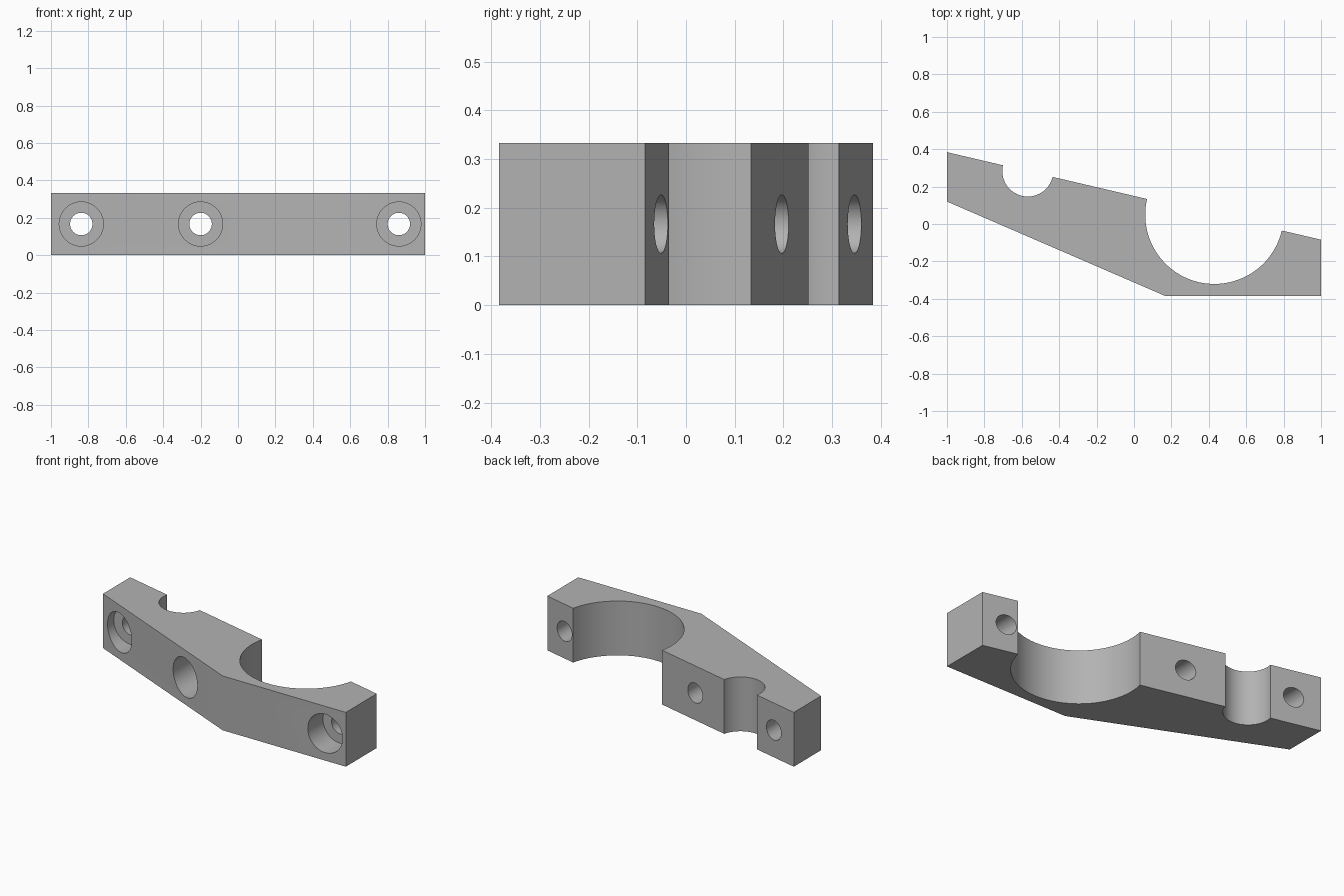
import bpy, bmesh, math
from mathutils import Vector

if "Cube" in bpy.data.objects:
    bpy.data.objects.remove(bpy.data.objects["Cube"])

HEIGHT = 0.333
BACK_LEFT, BACK_RIGHT = Vector((-1, 0.384)), Vector((1, -0.084))

grey = bpy.data.materials.new("plain grey")
grey.use_nodes = True
grey.diffuse_color = (0.45, 0.45, 0.45, 1)
grey.node_tree.nodes["Principled BSDF"].inputs["Base Color"].default_value = (0.45, 0.45, 0.45, 1)


def back_y(x):
    return BACK_LEFT.lerp(BACK_RIGHT, (x + 1) / 2).y


def half_round(x, radius, steps):
    """Semicircular notch centred on the sloping back edge, right to left."""
    slope = math.atan2(BACK_RIGHT.y - BACK_LEFT.y, 2)
    return [(x + radius * math.cos(slope - math.pi * i / steps),
             back_y(x) + radius * math.sin(slope - math.pi * i / steps))
            for i in range(steps + 1)]


# Clamp body: outline seen from above, extruded upward
outline = [(-1, 0.12), (0.165, -0.384), (1, -0.384), tuple(BACK_RIGHT)]
outline += half_round(0.43, 0.37, 48)
outline += half_round(-0.568, 0.136, 32)
outline.append(tuple(BACK_LEFT))

bm = bmesh.new()
base = bm.faces.new([bm.verts.new((x, y, 0)) for x, y in outline])
top = bmesh.ops.extrude_face_region(bm, geom=[base])["geom"]
bmesh.ops.translate(bm, vec=(0, 0, HEIGHT),
                    verts=[v for v in top if isinstance(v, bmesh.types.BMVert)])
bmesh.ops.recalc_face_normals(bm, faces=bm.faces)
mesh = bpy.data.meshes.new("clamp_body")
bm.to_mesh(mesh)
bm.free()
mesh.materials.append(grey)
body = bpy.data.objects.new("clamp_body", mesh)
bpy.context.collection.objects.link(body)


def drill(name, x, radius, y_start, y_end):
    """Cut a round hole running front to back."""
    bpy.ops.mesh.primitive_cylinder_add(
        vertices=48, radius=radius, depth=y_end - y_start,
        location=(x, (y_start + y_end) / 2, HEIGHT / 2),
        rotation=(math.pi / 2, 0, 0))
    cutter = bpy.context.object
    cutter.name = name
    cutter.data.materials.append(grey)
    bpy.context.view_layer.objects.active = body
    mod = body.modifiers.new(name, "BOOLEAN")
    mod.operation = "DIFFERENCE"
    mod.solver = "EXACT"
    mod.object = cutter
    bpy.ops.object.modifier_apply(modifier=name)
    bpy.data.objects.remove(cutter)


# Bolt holes with counterbores sunk from the front
for side, x in (("right", -0.838), ("middle", -0.2), ("left", 0.86)):
    drill(side + "_counterbore", x, 0.118, -0.6, back_y(x) - 0.185)
    drill(side + "_bolt_hole", x, 0.06, -0.7, 0.7)

bpy.ops.object.select_all(action="DESELECT")
body.select_set(True)
bpy.context.view_layer.objects.active = body
bpy.ops.object.shade_smooth_by_angle(angle=math.radians(30))
